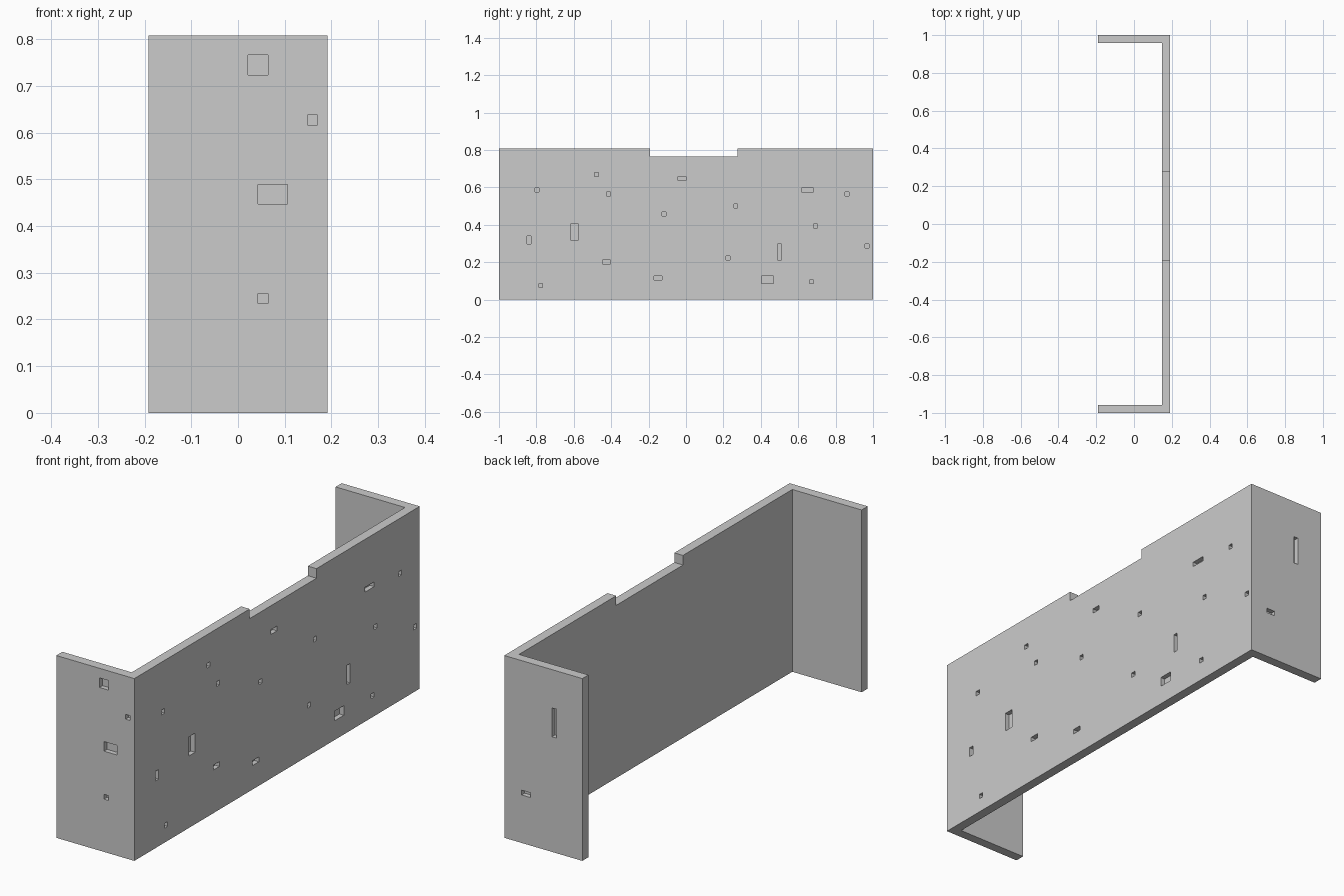
import bpy, bmesh
from mathutils import Vector

if "Cube" in bpy.data.objects:
    bpy.data.objects.remove(bpy.data.objects["Cube"])

# The model sits on a regular grid: 18 wide, 94 long, 38 tall
U = 2 / 94
NX, NY, NZ = 18, 94, 38
OUT = 0.5  # how far cutters poke outside


def pt(x, y, z):
    return Vector(((x - NX / 2) * U, (y - NY / 2) * U, z * U))


def add_box(bm, x0, x1, y0, y1, z0, z1):
    lo, hi = pt(x0, y0, z0), pt(x1, y1, z1)
    for v in bmesh.ops.create_cube(bm, size=1)["verts"]:
        v.co = Vector([(lo[i] + hi[i]) / 2 + v.co[i] * (hi[i] - lo[i]) for i in range(3)])


def make_object(name, bm):
    bmesh.ops.recalc_face_normals(bm, faces=bm.faces[:])
    mesh = bpy.data.meshes.new(name)
    bm.to_mesh(mesh)
    bm.free()
    obj = bpy.data.objects.new(name, mesh)
    bpy.context.collection.objects.link(obj)
    return obj


# U-shaped wall, extruded from its plan
plan = [(0, 0), (18, 0), (18, 94), (0, 94), (0, 92), (16, 92), (16, 2), (0, 2)]
bm = bmesh.new()
base = bm.faces.new([bm.verts.new(pt(x, y, 0)) for x, y in plan])
top = bmesh.ops.extrude_face_region(bm, geom=[base])["geom"]
bmesh.ops.translate(bm, vec=(0, 0, NZ * U),
                    verts=[g for g in top if isinstance(g, bmesh.types.BMVert)])
wall = make_object("wall", bm)

# Pockets, one unit deep: (start along wall, start height, width, height)
side_pockets = [
    (9, 27, 1, 1), (24, 31, 1, 1), (27, 26, 1, 1), (45, 30, 2, 1), (59, 23, 1, 1),
    (76, 27, 3, 1), (87, 26, 1, 1), (41, 21, 1, 1), (79, 18, 1, 1), (92, 13, 1, 1),
    (7, 14, 1, 2), (18, 15, 2, 4), (26, 9, 2, 1), (10, 3, 1, 1), (39, 5, 2, 1),
    (57, 10, 1, 1), (70, 10, 1, 4), (66, 4, 3, 2), (78, 4, 1, 1),
]
front_pockets = [(10, 34, 2, 2), (16, 29, 1, 1), (11, 21, 3, 2), (11, 11, 1, 1)]
back_pockets = [(6, 24, 1, 6), (12, 10, 2, 1)]

bm = bmesh.new()
for a, z, w, h in side_pockets:
    add_box(bm, NX - 1, NX + OUT, a, a + w, z, z + h)
for a, z, w, h in front_pockets:
    add_box(bm, a, a + w, -OUT, 1, z, z + h)
for a, z, w, h in back_pockets:
    add_box(bm, a, a + w, NY - 1, NY + OUT, z, z + h)
# Notch in the top edge of the long wall
add_box(bm, 15, NX + OUT, 38, 60, 36, NZ + OUT)
cutter = make_object("pocket_cutter", bm)

# Cut the pockets, keep the result and drop the helper
mod = wall.modifiers.new("pockets", 'BOOLEAN')
mod.operation = 'DIFFERENCE'
mod.solver = 'EXACT'
mod.object = cutter
cutter.hide_render = True
bpy.context.view_layer.objects.active = wall
wall.select_set(True)
bpy.ops.object.modifier_apply(modifier=mod.name)
bpy.data.objects.remove(cutter, do_unlink=True)
